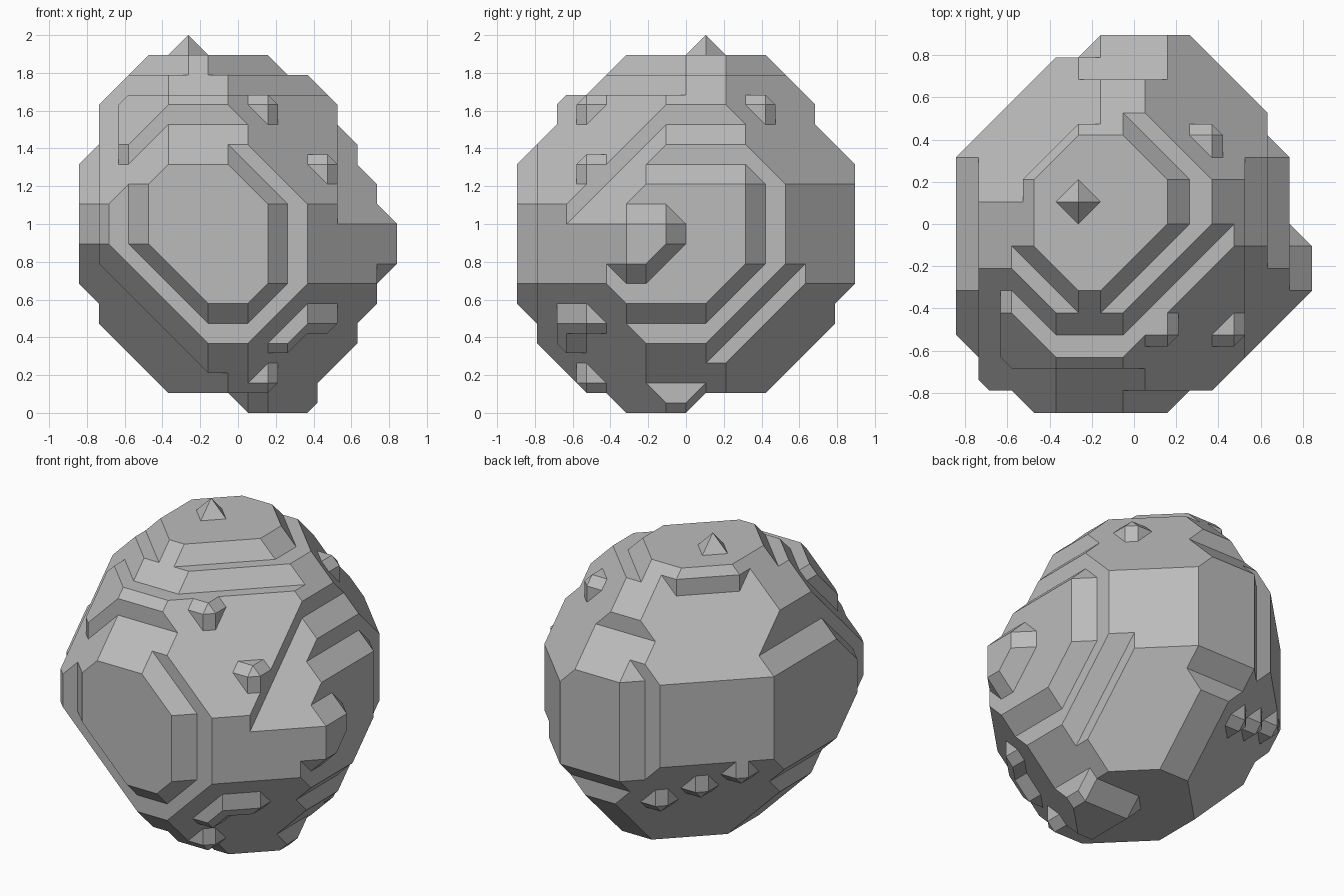
import bpy
import bmesh
from itertools import combinations, product
from math import radians
from mathutils import Vector

if "Cube" in bpy.data.objects:
    bpy.data.objects.remove(bpy.data.objects["Cube"], do_unlink=True)

ROWS = 19
UNIT = 2 / ROWS
MIDDLE = ROWS / 2

# Outlines of the boulder in grid units
FRONT = [(-8, 12.5), (-8, 6.5), (-7, 5.5), (-7, 4.5), (-3.5, 1), (-.5, 1), (.5, 0),
         (3.5, 0), (4, .5), (4, 1.5), (6, 3.5), (6, 4.5), (7, 5.5), (7, 6.5), (8, 7.5),
         (8, 9.5), (7, 10.5), (7, 11.5), (6, 12.5), (6, 13.5), (5, 14.5), (5, 15.5),
         (3.5, 17), (2.5, 17), (1.5, 18), (-1.5, 18), (-2.5, 19), (-3.5, 18),
         (-4.5, 18), (-7, 15.5), (-7, 13.5)]
SIDE = [(-8.5, 12.5), (-8.5, 5.5), (-7.5, 4.5), (-7.5, 3.5), (-5, 1), (-4, 1), (-3, 0),
        (0, 0), (1, 1), (4, 1), (7.5, 4.5), (7.5, 5.5), (8.5, 6.5), (8.5, 12.5),
        (6.5, 14.5), (6.5, 15.5), (4, 18), (2, 18), (1, 19), (0, 18), (-3, 18),
        (-5, 16), (-6, 16), (-6.5, 15.5), (-6.5, 14.5)]
TOP = [(-1.5, 8.5), (2.5, 8.5), (6, 5), (6, 4), (7, 3), (7, 0), (8, -1), (8, -3),
       (3.5, -7.5), (2.5, -7.5), (1.5, -8.5), (-4.5, -8.5), (-5.5, -7.5),
       (-6.5, -7.5), (-7, -7), (-7, -6), (-8, -5), (-8, 3), (-3.5, 7.5), (-2.5, 7.5)]

# How far each corner reaches before it is chamfered, then the terraces:
# (axis, level) of a grid layer whose chamfer sits further in or out
CORNERS = {
    (1, -1, 1): (11.5, {(1, -8): 10.5, (0, 6.5): 10.5, (0, 5.5): 10.5,
                        (2, 8): 9.5, (2, 7): 10.5}),
    (1, 1, 1): (12.5, {(2, 8): 11.5}),
    (-1, -1, 1): (15.5, {(1, -8): 14.5, (1, -7): 14.5, (0, -7.5): 13.5,
                         (0, -6.5): 14.5, (2, 8): 13.5, (2, 7): 14.5}),
    (-1, 1, 1): (13.5, {(2, 8): 14.5}),
    (1, -1, -1): (13.5, {(1, -8): 12.5}),
    (1, 1, -1): (13.5, {(0, 7.5): 7.5, (0, 6.5): 11.5, (0, 5.5): 12.5}),
    (-1, -1, -1): (13.5, {(1, -7): 14.5, (1, -6): 14.5}),
    (-1, 1, -1): (12.5, {}),
}


def inside(outline, a, b):
    """Even-odd test of a point against an outline."""
    hit = False
    for (a0, b0), (a1, b1) in zip(outline, outline[1:] + outline[:1]):
        if (b0 > b) != (b1 > b) and a < a0 + (b - b0) * (a1 - a0) / (b1 - b0):
            hit = not hit
    return hit


def in_outlines(p):
    x, y, z = p
    return inside(FRONT, x, z) and inside(SIDE, y, z) and inside(TOP, x, y)


def in_corners(p):
    centred = (p[0], p[1], p[2] - MIDDLE)
    for signs, (reach, terraces) in CORNERS.items():
        for layer in enumerate(centred):
            reach = terraces.get(layer, reach)
        if sum(s * c for s, c in zip(signs, centred)) > reach:
            return False
    return True


# Boulder body as a set of grid cells
grid = product([i - 7.5 for i in range(16)], range(-8, 9), [k + .5 for k in range(ROWS)])
body = {p for p in grid if in_outlines(p) and in_corners(p)}


def add_bump(axis, sign, a, b):
    """Raise one cell on the surface facing along the given axis."""
    others = [i for i in range(3) if i != axis]
    column = [p for p in body if (p[others[0]], p[others[1]]) == (a, b)]
    if column:
        cell = list(max(column, key=lambda p: sign * p[axis]))
        cell[axis] += sign
        if in_outlines(cell):
            body.add(tuple(cell))


# Small knobs on the sloping sides
for x, z in [(-2.5, 14.5), (-1.5, 14.5), (1.5, 15.5), (4.5, 12.5), (3.5, 4.5),
             (2.5, 3.5), (1.5, 1.5)]:
    add_bump(1, -1, x, z)
for y, z in [(4, 15.5), (-5, 4.5)]:
    add_bump(0, 1, y, z)
for y, z in [(4, 6.5), (5, 5.5), (6, 4.5)]:
    add_bump(0, -1, y, z)


def cube_faces():
    """The six corner cycles of a unit cube, all wound the same way."""
    for axis, side in product(range(3), (0, 1)):
        cycle = []
        for u, v in [(0, 0), (1, 0), (1, 1), (0, 1)]:
            corner = [side] * 3
            corner[(axis + 1) % 3], corner[(axis + 2) % 3] = u, v
            cycle.append(tuple(corner))
        yield cycle if side else cycle[::-1]


def is_flat(loop):
    pts = [Vector(p) - Vector(loop[0]) for p in loop]
    normal = sum((a.cross(b) for a, b in zip(pts, pts[1:])), Vector())
    return normal.length > 1e-4 and all(abs(normal.dot(p)) < 1e-4 for p in pts)


def flat_pieces(loop):
    """Split a loop into the fewest flat pieces."""
    if len(loop) == 3 or is_flat(loop):
        return [loop]
    n = len(loop)
    cuts = [(i, j) for i, j in combinations(range(n), 2) if 1 < j - i < n - 1]
    return min((flat_pieces(loop[i:j + 1]) + flat_pieces(loop[j:] + loop[:i + 1])
                for i, j in cuts), key=len)


FACES = list(cube_faces())
bm = bmesh.new()
verts = {}


def vertex(key):
    if key not in verts:
        verts[key] = bm.verts.new(Vector(key) * UNIT)
    return verts[key]


def skin_cell(base):
    """Add the chamfered surface pieces that pass through one cell."""
    follow = {}
    for cycle in FACES:
        pts = [tuple(b + c for b, c in zip(base, corner)) for corner in cycle]
        full = [p in body for p in pts]
        mids = [tuple((a + b) / 2 for a, b in zip(pts[i], pts[(i + 1) % 4]))
                for i in range(4)]
        for i in range(4):
            if not full[i] and full[(i + 1) % 4]:
                j = (i + 1) % 4
                while full[(j + 1) % 4]:
                    j = (j + 1) % 4
                follow[mids[i]] = mids[j]
    while follow:
        loop, key = [], next(iter(follow))
        while key in follow:
            loop.append(key)
            key = follow.pop(key)
        for piece in flat_pieces(loop):
            bm.faces.new([vertex(k) for k in piece])


for base in product([i - 8.5 for i in range(17)], range(-9, 9),
                    [k - .5 for k in range(ROWS + 1)]):
    skin_cell(base)

# Merge flat areas into clean facets
bmesh.ops.recalc_face_normals(bm, faces=bm.faces)
bmesh.ops.dissolve_limit(bm, angle_limit=radians(1), verts=bm.verts, edges=bm.edges)
mesh = bpy.data.meshes.new("boulder")
bm.to_mesh(mesh)
bm.free()

# Stone colour
stone = bpy.data.materials.new("stone grey")
stone.use_nodes = True
grey = (.5, .5, .5, 1)
stone.diffuse_color = grey
stone.node_tree.nodes["Principled BSDF"].inputs["Base Color"].default_value = grey
mesh.materials.append(stone)

boulder = bpy.data.objects.new("boulder", mesh)
bpy.context.collection.objects.link(boulder)
